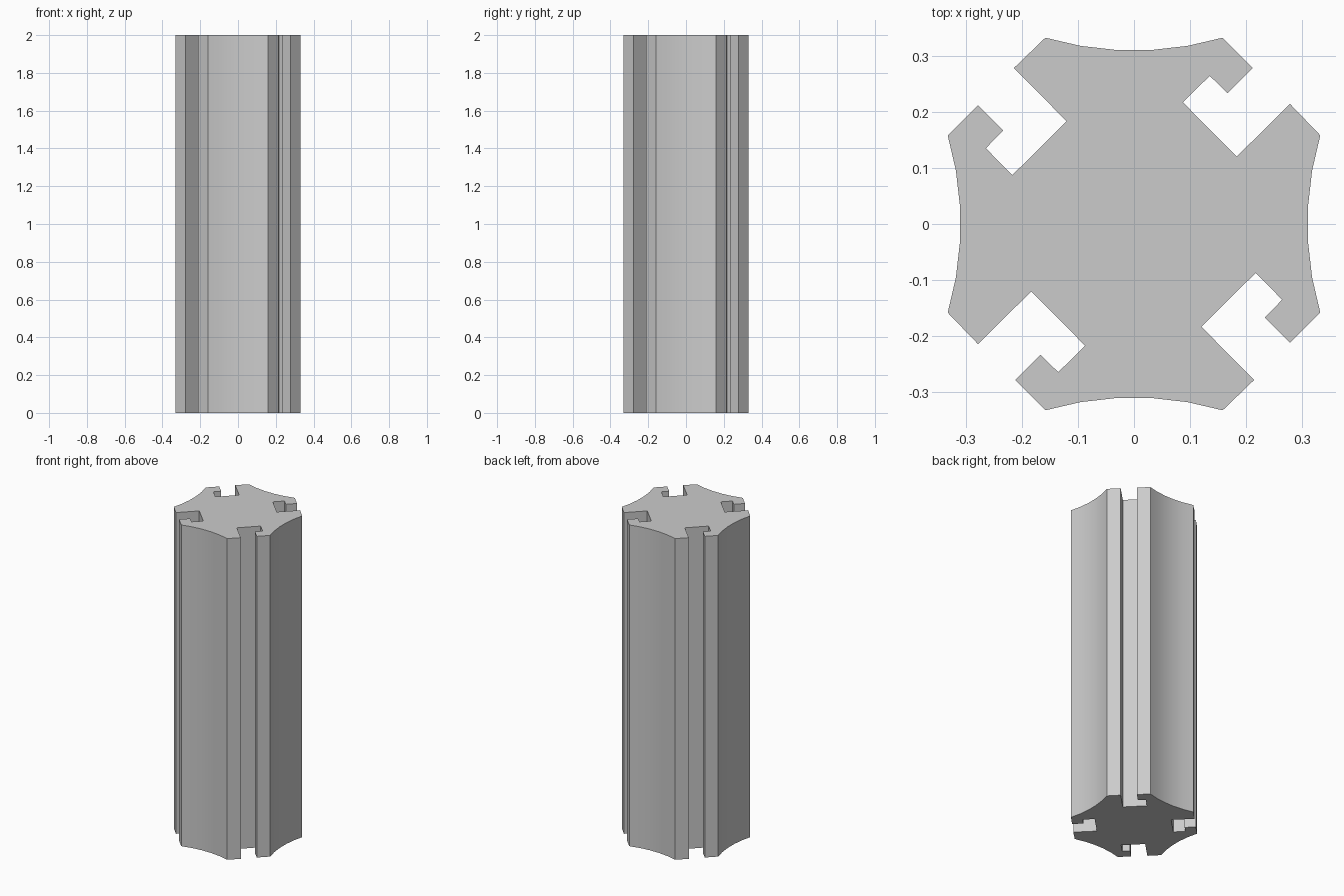
import bpy, bmesh, math

if "Cube" in bpy.data.objects:
    bpy.data.objects.remove(bpy.data.objects["Cube"])

# Corner profile: lip, hooked slot and opposite lip, clockwise
corner = [(0.158, 0.332), (0.212, 0.278), (0.167, 0.233), (0.135, 0.264),
          (0.087, 0.217), (0.183, 0.120), (0.278, 0.214), (0.332, 0.158)]

# Shallow concave side running down to the next corner
radius, half_chord, edge = 0.56, 0.158, 0.332
center_x = edge + math.sqrt(radius**2 - half_chord**2)
half_angle = math.asin(half_chord / radius)
side = []
for i in range(1, 5):
    a = half_angle * (1 - 2 * i / 5)
    side.append((center_x - radius * math.cos(a), radius * math.sin(a)))

# Repeat the quarter four times, turning clockwise
outline = []
quarter = corner + side
for _ in range(4):
    outline += quarter
    quarter = [(y, -x) for x, y in quarter]

# Extrude the outline into the bar
bm = bmesh.new()
base = bm.faces.new([bm.verts.new((x, y, 0)) for x, y in outline])
top = bmesh.ops.extrude_face_region(bm, geom=[base], use_keep_orig=True)["geom"]
bmesh.ops.translate(bm, vec=(0, 0, 2),
                    verts=[v for v in top if isinstance(v, bmesh.types.BMVert)])
bmesh.ops.recalc_face_normals(bm, faces=bm.faces)
mesh = bpy.data.meshes.new("slotted_bar")
bm.to_mesh(mesh)
bm.free()

bar = bpy.data.objects.new("slotted_bar", mesh)
bpy.context.collection.objects.link(bar)

# Plain grey metal
grey = bpy.data.materials.new("grey_metal")
grey.diffuse_color = (0.6, 0.6, 0.6, 1)
grey.use_nodes = True
grey.node_tree.nodes["Principled BSDF"].inputs["Base Color"].default_value = grey.diffuse_color
mesh.materials.append(grey)

# Smooth concave sides, crisp slot edges
bpy.context.view_layer.objects.active = bar
bar.select_set(True)
bpy.ops.object.shade_smooth_by_angle(angle=math.radians(25))
